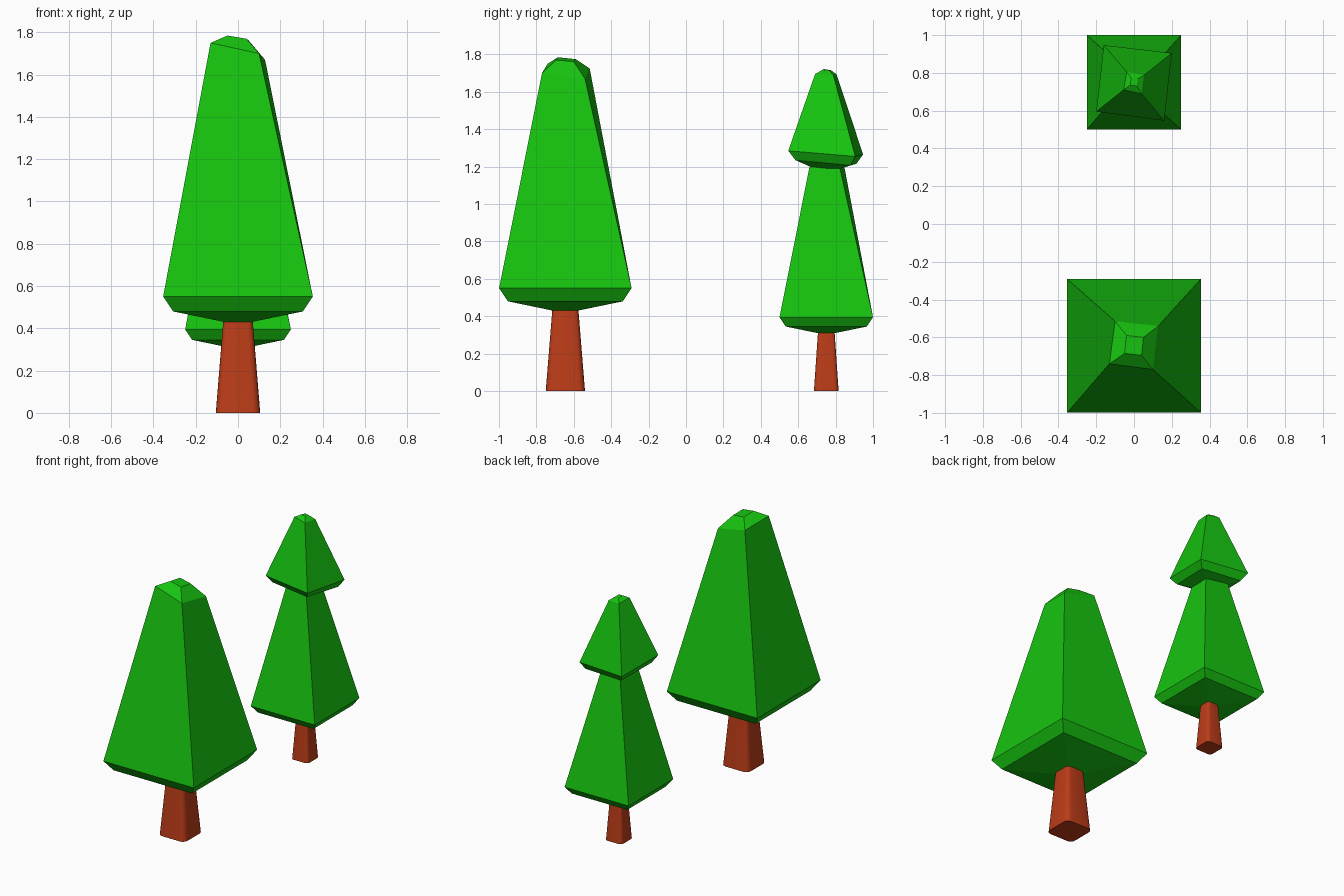
import bpy, bmesh, math

if "Cube" in bpy.data.objects:
    bpy.data.objects.remove(bpy.data.objects["Cube"])


def material(name, rgb):
    m = bpy.data.materials.new(name)
    m.diffuse_color = (*rgb, 1)
    m.use_nodes = True
    m.node_tree.nodes["Principled BSDF"].inputs["Base Color"].default_value = m.diffuse_color
    return m


GREEN = material("leaf_green", (0.008, 0.55, 0.005))
BROWN = material("bark_brown", (0.5, 0.045, 0.009))


def square(half, z):
    return [(-half, -half, z), (half, -half, z), (half, half, z), (-half, half, z)]


def rounded_square(half, radius, z, steps=4):
    pts = []
    for i in range(4):
        mid = math.radians(45 + 90 * i)
        cx = math.copysign(half - radius, math.cos(mid))
        cy = math.copysign(half - radius, math.sin(mid))
        for s in range(steps + 1):
            a = math.radians(90 * i + 90 * s / steps)
            pts.append((cx + radius * math.cos(a), cy + radius * math.sin(a), z))
    return pts


def loft(name, rings, mat, location, scale=1.0):
    """Skin a stack of rings, capping both ends."""
    bm = bmesh.new()
    loops = [[bm.verts.new([c * scale for c in p]) for p in r] for r in rings]
    n = len(loops[0])
    for a, b in zip(loops, loops[1:]):
        for i in range(n):
            j = (i + 1) % n
            bm.faces.new((a[i], a[j], b[j], b[i]))
    bm.faces.new(loops[0][::-1])
    bm.faces.new(loops[-1])
    bmesh.ops.recalc_face_normals(bm, faces=bm.faces)
    me = bpy.data.meshes.new(name)
    bm.to_mesh(me)
    bm.free()
    me.materials.append(mat)
    ob = bpy.data.objects.new(name, me)
    ob.location = location
    bpy.context.collection.objects.link(ob)
    return ob


def trunk(name, y, bottom, top, height):
    ob = loft(name, [rounded_square(bottom, bottom * 0.35, 0),
                     rounded_square(top, top * 0.35, height)], BROWN, (0, y, 0))
    bpy.ops.object.select_all(action='DESELECT')
    ob.select_set(True)
    bpy.context.view_layer.objects.active = ob
    bpy.ops.object.shade_smooth_by_angle(angle=math.radians(40))


# Main foliage: square skirt with a twisted, tilted crown; z measured from its base
foliage = [
    square(0.065, 0.0), square(0.307, 0.05), square(0.354, 0.12),
    [(-0.13, -0.095, 1.32), (0.10, -0.125, 1.27), (0.128, 0.105, 1.24), (-0.10, 0.13, 1.295)],
    [(-0.05, -0.04, 1.355), (0.04, -0.05, 1.34), (0.05, 0.045, 1.332), (-0.04, 0.055, 1.345)],
]

# Upper tier of the slim tree, turned and tilted
cap = [
    square(0.04, 1.18),
    [(-0.17, -0.125, 1.245), (0.13, -0.165, 1.235), (0.17, 0.13, 1.207), (-0.13, 0.16, 1.215)],
    [(-0.20, -0.155, 1.295), (0.16, -0.203, 1.285), (0.20, 0.155, 1.255), (-0.16, 0.197, 1.265)],
    [(-0.055, -0.04, 1.706), (0.04, -0.06, 1.695), (0.053, 0.038, 1.688), (-0.038, 0.055, 1.694)],
    [(-0.02, -0.014, 1.722), (0.016, -0.02, 1.718), (0.018, 0.018, 1.713), (-0.015, 0.024, 1.716)],
]

# Wide tree at the front
trunk("wide_tree_trunk", -0.645, 0.105, 0.062, 0.53)
loft("wide_tree_foliage", foliage, GREEN, (0, -0.645, 0.43))

# Slim two-tier tree at the back
trunk("slim_tree_trunk", 0.75, 0.066, 0.04, 0.38)
loft("slim_tree_lower_foliage", foliage, GREEN, (0, 0.75, 0.31), 0.706)
loft("slim_tree_upper_foliage", cap, GREEN, (0, 0.75, 0))
